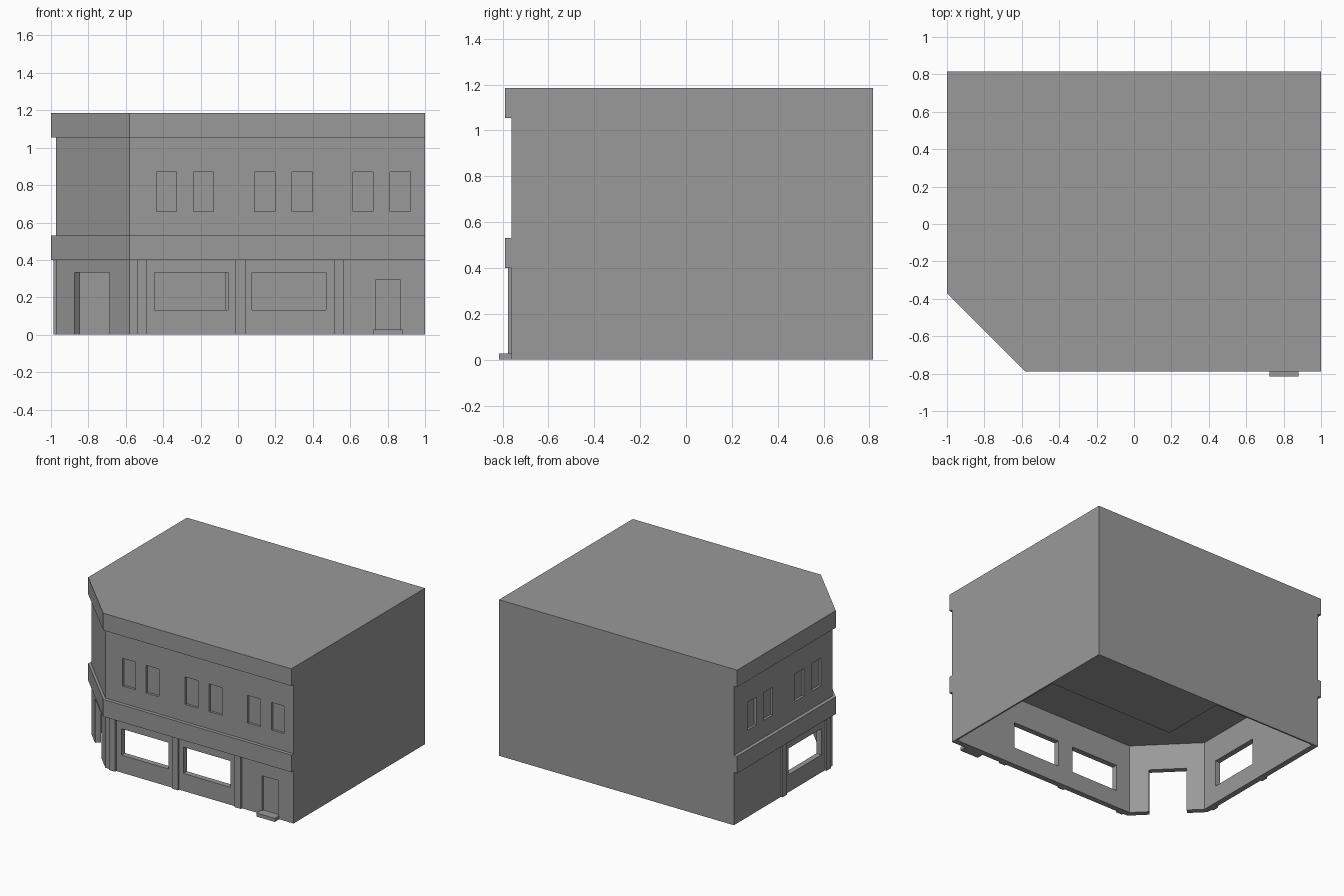
import bpy, bmesh

if "Cube" in bpy.data.objects:
    bpy.data.objects.remove(bpy.data.objects["Cube"])


grey = bpy.data.materials.new("dark_grey")
grey.diffuse_color = (0.32, 0.32, 0.32, 1)
grey.use_nodes = True
grey.node_tree.nodes["Principled BSDF"].inputs["Base Color"].default_value = grey.diffuse_color


def prism(name, pts, z0, z1):
    """Extrude a plan outline between two heights."""
    bm = bmesh.new()
    low = [bm.verts.new((x, y, z0)) for x, y in pts]
    high = [bm.verts.new((x, y, z1)) for x, y in pts]
    bm.faces.new(low)
    bm.faces.new(high)
    n = len(pts)
    for i in range(n):
        j = (i + 1) % n
        bm.faces.new((low[i], low[j], high[j], high[i]))
    bmesh.ops.recalc_face_normals(bm, faces=bm.faces)
    me = bpy.data.meshes.new(name)
    bm.to_mesh(me)
    bm.free()
    me.materials.append(grey)
    ob = bpy.data.objects.new(name, me)
    bpy.context.collection.objects.link(ob)
    return ob


def box(name, x0, x1, y0, y1, z0, z1):
    return prism(name, [(x0, y0), (x1, y0), (x1, y1), (x0, y1)], z0, z1)


def street_line(d, e=0, k=0):
    """Street-side line with chamfered corner, inset by d (ends inset by e, chamfer shifted by k)."""
    return [(1 - e, -0.789 + d), (-0.58 + k, -0.789 + d),
            (-1 + d, -0.369 + k), (-1 + d, 0.815 - e)]


def plan(d, e=0, k=0):
    return street_line(d, e, k) + [(1 - e, 0.815 - e)]


WALL = 0.027             # wall is set back this far behind the bands
FY, LX = -0.762, -0.973  # front and left wall planes

# Walls and roof cornice
walls = prism("walls", plan(WALL), 0, 1.055)
prism("roof_cornice", plan(0), 1.055, 1.185)

# L-shaped shop interior around a closed back room
inside = plan(WALL + 0.042, 0.012, 0.017)
shop = [(0.988, 0.30)] + inside[:4] + [(-0.07, 0.803), (-0.07, 0.30)]

# Openings: hollow shop, shop windows, corner doorway, shallow niches
cuts = [prism("cut_shop", shop, -0.1, 0.53)]
for x in (-0.248, 0.273):
    cuts.append(box("cut_window", x - 0.198, x + 0.198, FY - 0.1, FY + 0.1, 0.133, 0.333))
cuts.append(box("cut_window", LX - 0.1, LX + 0.1, -0.235, 0.16, 0.133, 0.333))
cx, cy = -0.779, -0.56
h, t = 0.0925, 0.08
cuts.append(prism("cut_corner_door", [(cx - h - t, cy + h - t), (cx + h - t, cy - h - t),
                                      (cx + h + t, cy - h + t), (cx - h + t, cy + h + t)], -0.1, 0.333))
for x in (-0.382, -0.184, 0.143, 0.344, 0.669, 0.868):
    cuts.append(box("cut_niche", x - 0.054, x + 0.054, FY - 0.1, FY + 0.018, 0.66, 0.87))
for y in (0.6, 0.405, 0.025, -0.175):
    cuts.append(box("cut_niche", LX - 0.1, LX + 0.018, y - 0.054, y + 0.054, 0.66, 0.87))
cuts.append(box("cut_side_door", 0.736, 0.869, FY - 0.1, FY + 0.018, 0.025, 0.292))

bpy.context.view_layer.objects.active = walls
for c in cuts:
    m = walls.modifiers.new("cut", 'BOOLEAN')
    m.operation, m.solver, m.object = 'DIFFERENCE', 'EXACT', c
    bpy.ops.object.modifier_apply(modifier=m.name)
    bpy.data.objects.remove(c)

# Fascia band above the shop front
prism("shop_fascia", street_line(0) + street_line(WALL)[::-1], 0.4, 0.53)

# Pilasters on both street sides
for x in (-0.515, 0.013, 0.54):
    box("front_pilaster", x - 0.026, x + 0.026, FY - 0.014, FY + 0.005, 0, 0.4)
for y in (-0.302, 0.226):
    box("left_pilaster", LX - 0.014, LX + 0.005, y - 0.026, y + 0.026, 0, 0.4)

# Door step
box("door_step", 0.724, 0.88, -0.815, FY + 0.005, 0, 0.027)
